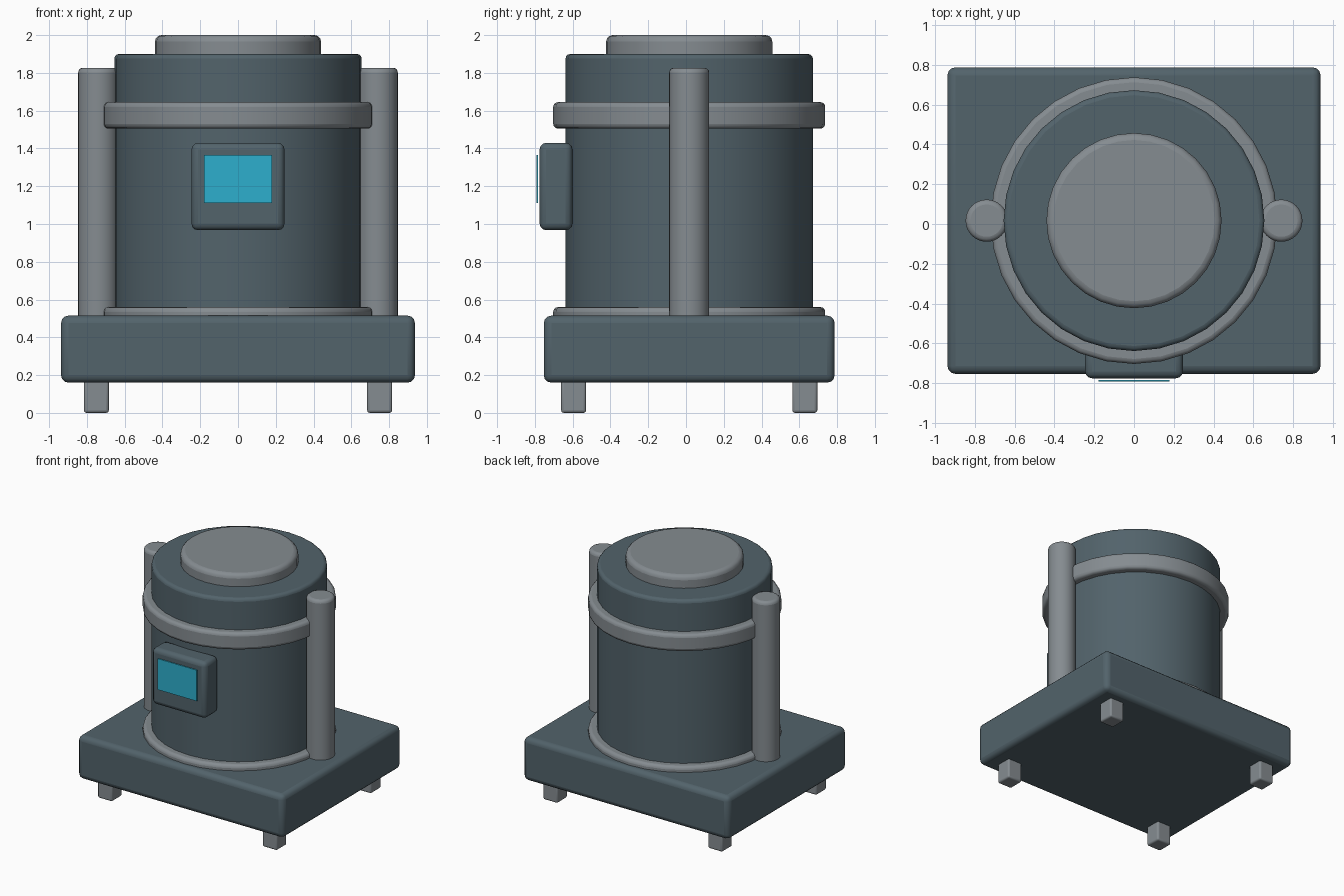
import bpy
import math

old = bpy.data.objects.get("Cube")
if old:
    bpy.data.objects.remove(old)

CY = 0.017  # depth of the tank axis


def material(name, rgb):
    m = bpy.data.materials.new(name)
    m.use_nodes = True
    colour = (*rgb, 1.0)
    m.diffuse_color = colour
    m.node_tree.nodes["Principled BSDF"].inputs["Base Color"].default_value = colour
    return m


housing = material("blue_grey_housing", (0.085, 0.125, 0.147))
metal = material("light_grey_metal", (0.235, 0.262, 0.282))
glow = material("cyan_screen", (0.027, 0.43, 0.61))


def finish(obj, name, mat, bevel):
    obj.name = name
    obj.data.materials.append(mat)
    if bevel:
        mod = obj.modifiers.new("soft_edges", 'BEVEL')
        mod.width = bevel
        mod.segments = 3
        mod.limit_method = 'ANGLE'
        mod.angle_limit = math.radians(40)
    bpy.ops.object.shade_smooth_by_angle(angle=math.radians(35))
    return obj


def box(name, mat, x, y, z, bevel=0.0):
    """Box from its (low, high) extents on each axis."""
    spans = (x, y, z)
    bpy.ops.mesh.primitive_cube_add(size=1, location=[(a + b) / 2 for a, b in spans])
    obj = bpy.context.object
    obj.scale = [b - a for a, b in spans]
    bpy.ops.object.transform_apply(location=False, rotation=False, scale=True)
    return finish(obj, name, mat, bevel)


def cylinder(name, mat, radius, z0, z1, bevel, x=0.0, sides=32):
    bpy.ops.mesh.primitive_cylinder_add(
        vertices=sides, radius=radius, depth=z1 - z0, location=(x, CY, (z0 + z1) / 2))
    return finish(bpy.context.object, name, mat, bevel)


# Base plate
box("base", housing, (-0.937, 0.937), (CY - 0.77, CY + 0.77), (0.16, 0.515), 0.04)

# Tank, lid and hoops
cylinder("tank", housing, 0.655, 0.45, 1.9, 0.025)
cylinder("lid", metal, 0.44, 1.86, 2.0, 0.035)
cylinder("lower_hoop", metal, 0.72, 0.42, 0.56, 0.025)
cylinder("upper_hoop", metal, 0.72, 1.505, 1.645, 0.025)

# Side posts and feet
for side, sx in (("left", 1), ("right", -1)):
    cylinder(side + "_post", metal, 0.106, 0.45, 1.827, 0.025, x=sx * 0.74)
    for end, sy in (("front", -1), ("back", 1)):
        fx, fy = sx * 0.75, CY + sy * 0.612
        box(f"{end}_{side}_foot", metal, (fx - 0.066, fx + 0.066),
            (fy - 0.066, fy + 0.066), (0, 0.2), 0.014)

# Control panel and its screen
box("control_panel", housing, (-0.246, 0.246), (-0.775, -0.602), (0.967, 1.43), 0.035)
box("screen", glow, (-0.179, 0.179), (-0.792, -0.784), (1.11, 1.365))
